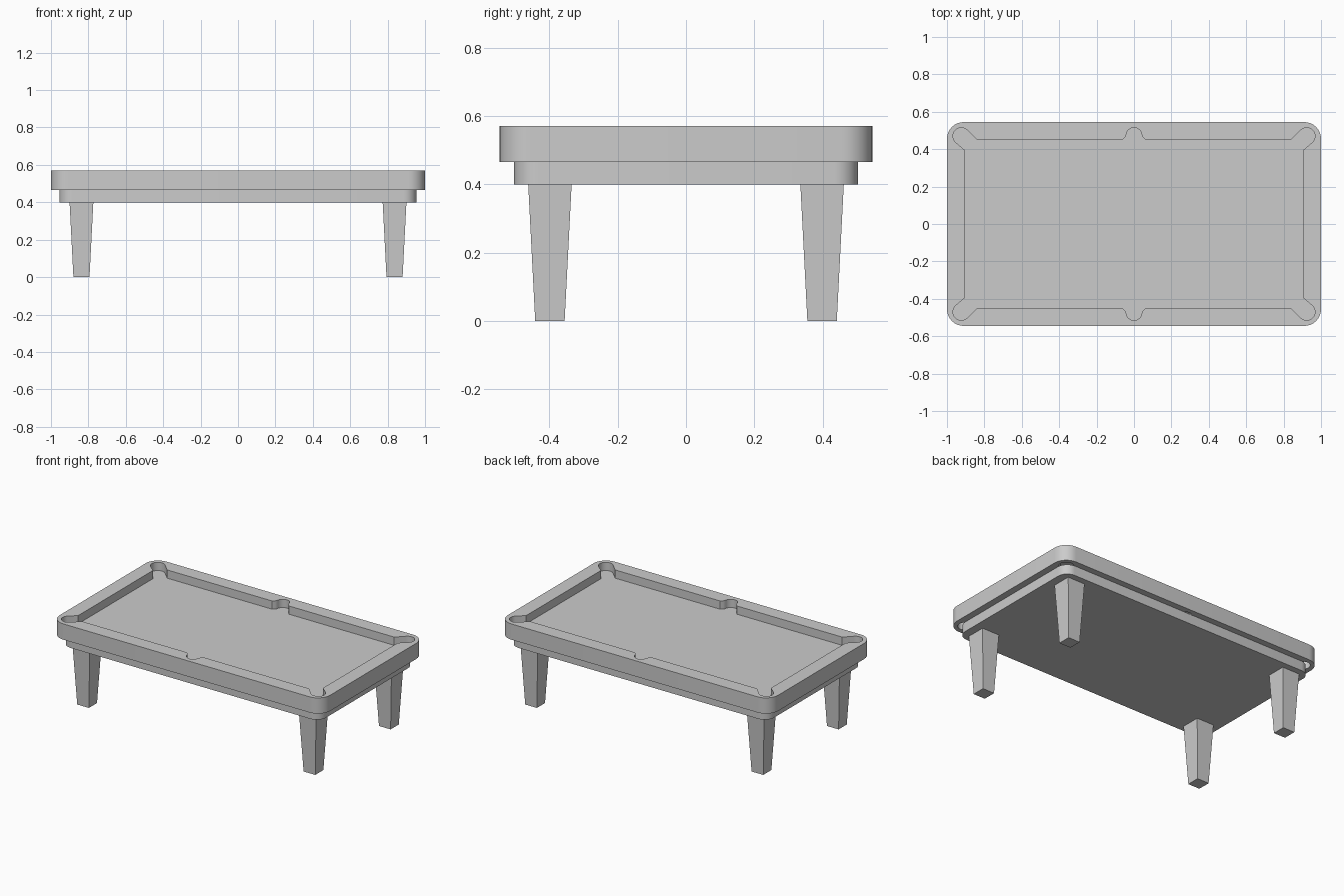
import bpy, bmesh
from math import pi, cos, sin

if "Cube" in bpy.data.objects:
    bpy.data.objects.remove(bpy.data.objects["Cube"])

def arc(cx, cy, r, a0, a1, n=8):
    return [(cx + r * cos(a0 + (a1 - a0) * i / n), cy + r * sin(a0 + (a1 - a0) * i / n)) for i in range(n + 1)]

def rounded_rect(hx, hy, r):
    pts = []
    for k, (sx, sy) in enumerate([(1, 1), (-1, 1), (-1, -1), (1, -1)]):
        pts += arc(sx * (hx - r), sy * (hy - r), r, k * pi / 2, (k + 1) * pi / 2)
    return pts

def opening():
    # one quarter: cushion nose, corner pocket, long cushion, half of the side pocket
    quarter = [(0.905, 0.395)] + arc(0.923, 0.47, 0.045, -pi / 4, 3 * pi / 4, 10)
    quarter += [(0.84, 0.45), (0.062, 0.45), (0.048, 0.463)] + arc(0, 0.473, 0.042, 0, pi / 2, 6)
    left = [(-x, y) for x, y in reversed(quarter[:-1])]
    half = quarter + left
    return half + [(-x, -y) for x, y in half]

def finish(name, bm):
    bmesh.ops.recalc_face_normals(bm, faces=bm.faces)
    me = bpy.data.meshes.new(name)
    bm.to_mesh(me)
    bm.free()
    ob = bpy.data.objects.new(name, me)
    bpy.context.collection.objects.link(ob)
    bpy.context.view_layer.objects.active = ob
    ob.select_set(True)
    bpy.ops.object.shade_smooth_by_angle(angle=0.6)
    ob.select_set(False)
    return ob

def prism(name, loops, z0, z1):
    bm = bmesh.new()
    edges = []
    for pts in loops:
        vs = [bm.verts.new((x, y, z0)) for x, y in pts]
        edges += [bm.edges.new((vs[i - 1], vs[i])) for i in range(len(vs))]
    bmesh.ops.triangle_fill(bm, edges=edges, use_beauty=True, use_dissolve=False)
    if z1 > z0:
        ext = bmesh.ops.extrude_face_region(bm, geom=bm.faces[:], use_keep_orig=True)
        bmesh.ops.translate(bm, vec=(0, 0, z1 - z0), verts=[g for g in ext["geom"] if isinstance(g, bmesh.types.BMVert)])
    return finish(name, bm)

# rail frame with pockets, playing surface, apron
prism("rail_frame", [rounded_rect(1.0, 0.545, 0.09), opening()], 0.465, 0.57)
field = prism("playing_surface", [opening()], 0.515, 0.515)
if field.data.polygons[0].normal.z < 0:
    field.data.flip_normals()
prism("apron", [rounded_rect(0.955, 0.503, 0.07)], 0.40, 0.465)

# tapered square legs
for sx in (-1, 1):
    for sy in (-1, 1):
        bm = bmesh.new()
        bmesh.ops.create_cube(bm, size=1)
        for v in bm.verts:
            w = 0.127 if v.co.z > 0 else 0.086
            v.co = (sx * 0.837 + v.co.x * w, sy * 0.398 + v.co.y * w, 0.4 if v.co.z > 0 else 0)
        side = "left" if sx < 0 else "right"
        finish(("front_" if sy < 0 else "back_") + side + "_leg", bm)
